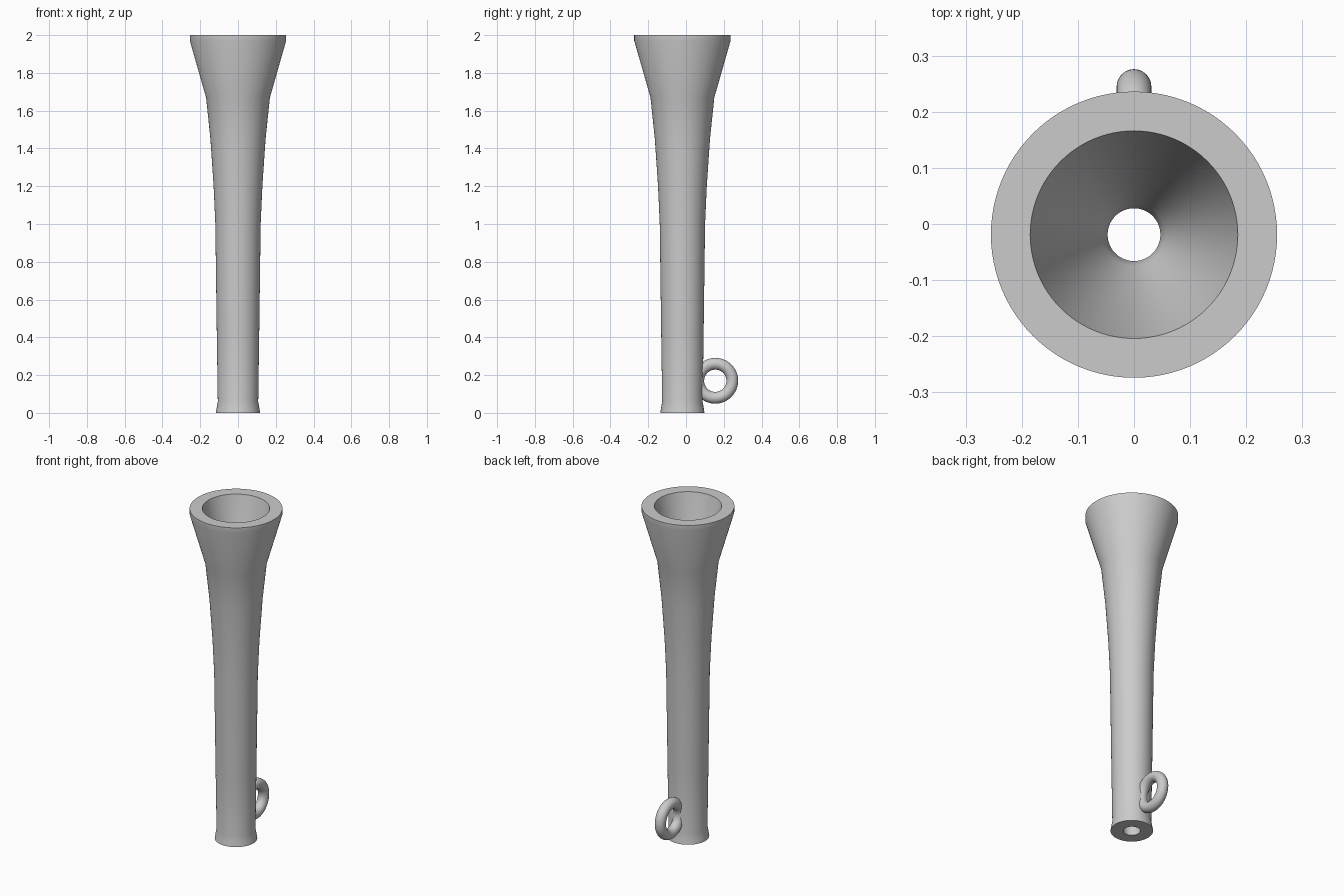
import bpy, bmesh, math

cube = bpy.data.objects.get("Cube")
if cube:
    bpy.data.objects.remove(cube, do_unlink=True)

AXIS_Y = -0.019

# Single plain grey material
grey = bpy.data.materials.new("plain grey")
grey.use_nodes = True
COLOUR = (0.6, 0.6, 0.6, 1)
grey.diffuse_color = COLOUR
grey.node_tree.nodes["Principled BSDF"].inputs["Base Color"].default_value = COLOUR


def finish(obj, name):
    obj.name = obj.data.name = name
    obj.data.materials.append(grey)
    bpy.ops.object.select_all(action='DESELECT')
    obj.select_set(True)
    bpy.context.view_layer.objects.active = obj
    bpy.ops.object.shade_smooth_by_angle(angle=math.radians(32))


def lathe(name, profile, steps=96):
    """Spin a closed (radius, height) profile around the vertical axis."""
    bm = bmesh.new()
    verts = [bm.verts.new((r, 0, z)) for r, z in profile]
    edges = [bm.edges.new((a, b)) for a, b in zip(verts, verts[1:] + verts[:1])]
    bmesh.ops.spin(bm, geom=verts + edges, cent=(0, 0, 0), axis=(0, 0, 1),
                   angle=math.tau, steps=steps, use_duplicate=False)
    bmesh.ops.remove_doubles(bm, verts=bm.verts, dist=1e-5)
    bmesh.ops.recalc_face_normals(bm, faces=bm.faces)
    mesh = bpy.data.meshes.new(name)
    bm.to_mesh(mesh)
    bm.free()
    obj = bpy.data.objects.new(name, mesh)
    bpy.context.collection.objects.link(obj)
    obj.location.y = AXIS_Y
    finish(obj, name)


# Tube: flared outer wall, flat rim, conical bowl and narrow bore
outer = [(0.117, 0), (0.113, 0.025), (0.107, 0.06), (0.112, 0.4), (0.12, 1.0),
         (0.129, 1.2), (0.146, 1.45), (0.169, 1.67), (0.255, 1.97), (0.255, 2.0)]
bowl = [(0.185, 2.0), (0.066, 1.5), (0.056, 1.48), (0.047, 1.44)]
bore = [(0.047, 0)]
lathe("flared_tube", outer + bowl + bore)

# Hanging ring at the back
bpy.ops.mesh.primitive_torus_add(
    major_segments=64, minor_segments=24, major_radius=0.09, minor_radius=0.031,
    location=(0, 0.155, 0.17), rotation=(0, math.pi / 2, 0))
finish(bpy.context.object, "back_ring")
